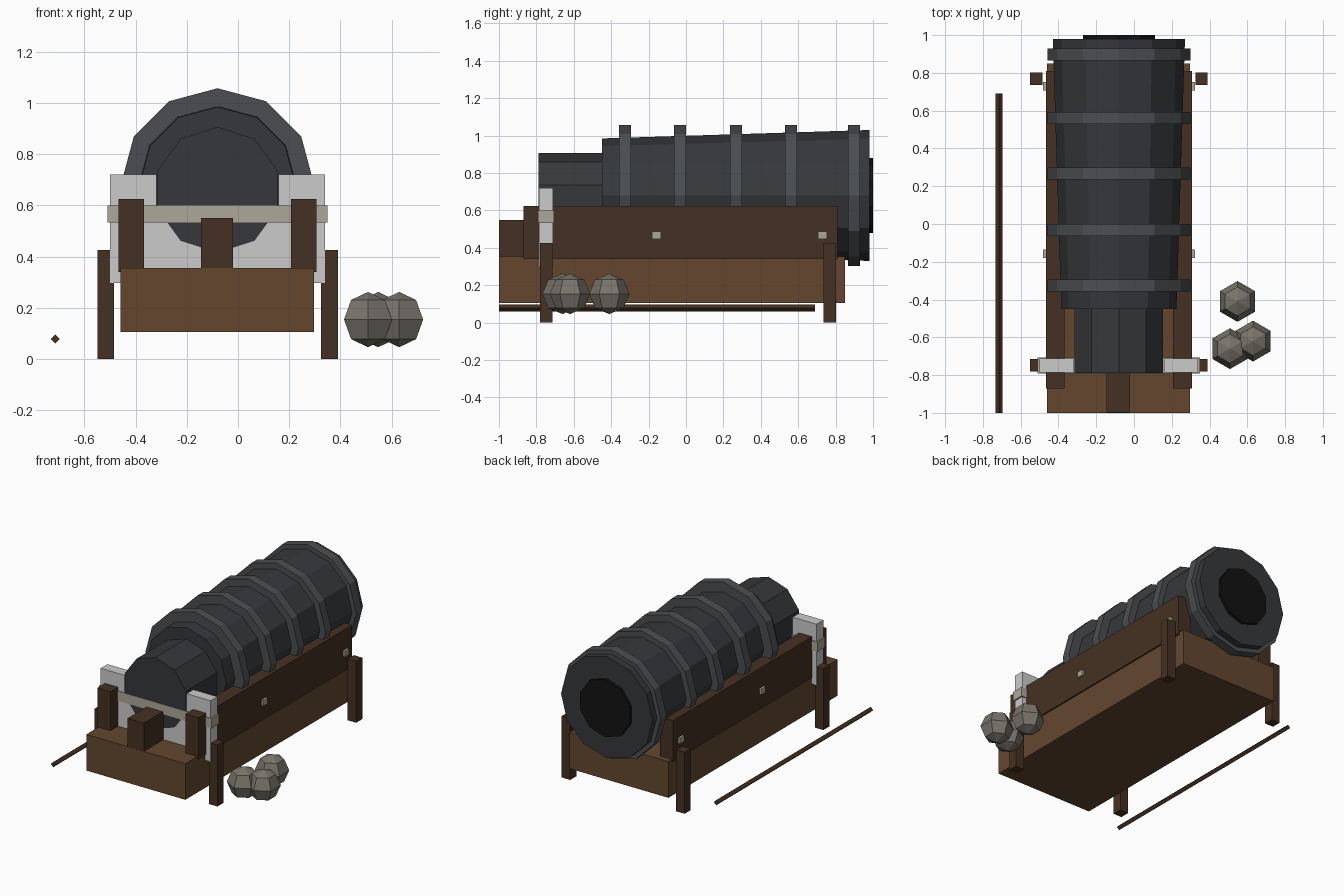
import bpy, bmesh
from math import sin, cos, pi

if "Cube" in bpy.data.objects:
    bpy.data.objects.remove(bpy.data.objects["Cube"])

CX = -0.08   # centre line of the cannon
CZ = 0.68    # height of the barrel axis


def material(name, r, g, b):
    m = bpy.data.materials.new(name)
    m.diffuse_color = (r, g, b, 1)
    m.use_nodes = True
    m.node_tree.nodes["Principled BSDF"].inputs["Base Color"].default_value = m.diffuse_color
    return m


IRON = material("dark_iron", 0.036, 0.039, 0.043)
HOOP = material("hoop_iron", 0.07, 0.075, 0.082)
BLACK = material("bore_black", 0.006, 0.006, 0.006)
WOOD = material("wood", 0.125, 0.062, 0.028)
DARK = material("dark_wood", 0.06, 0.03, 0.016)
PALE = material("pale_metal", 0.42, 0.39, 0.32)
STONE = material("stone", 0.19, 0.175, 0.145)


def finish(name, bm, mat):
    bmesh.ops.remove_doubles(bm, verts=bm.verts, dist=1e-5)
    bmesh.ops.recalc_face_normals(bm, faces=bm.faces)
    me = bpy.data.meshes.new(name)
    bm.to_mesh(me)
    bm.free()
    if mat:
        me.materials.append(mat)
    ob = bpy.data.objects.new(name, me)
    bpy.context.collection.objects.link(ob)
    return ob


def box(name, x, y, z, mat=None):
    """Box from (min, max) ranges."""
    bm = bmesh.new()
    bmesh.ops.create_cube(bm, size=1)
    for v in bm.verts:
        v.co = [(a + b) / 2 + c * (b - a) for (a, b), c in zip((x, y, z), v.co)]
    return finish(name, bm, mat)


def pair(name, inner, outer, y, z, mat=None):
    """Left and right boxes mirrored about the cannon centre line."""
    box("left_" + name, (CX - outer, CX - inner), y, z, mat)
    box("right_" + name, (CX + inner, CX + outer), y, z, mat)


def lathe(name, profile, n, centre, mat, axis="Y"):
    """Spin (distance along axis, radius) points into n flat sides."""
    bm = bmesh.new()
    x, y, z = centre
    rings = []
    for t, r in profile:
        ring = []
        for i in range(n):
            u, v = r * sin(2 * pi * i / n), r * cos(2 * pi * i / n)
            co = (x + u, y + t, z + v) if axis == "Y" else (x + u, y + v, z + t)
            ring.append(bm.verts.new(co))
        rings.append(ring)
    for a, b in zip(rings, rings[1:]):
        for i in range(n):
            j = (i + 1) % n
            bm.faces.new((a[i], a[j], b[j], b[i]))
    if profile[0][1] > 0:
        bm.faces.new(rings[0])
        bm.faces.new(rings[-1])
    return finish(name, bm, mat)


# Barrel, powder chamber and bore
lathe("barrel", [(-0.45, 0.305), (0.98, 0.35)], 12, (CX, 0, CZ), IRON)
lathe("powder_chamber", [(-0.788, 0.246), (-0.44, 0.246)], 10, (CX, 0, 0.661), IRON)
lathe("bore", [(0.96, 0.2), (1.0, 0.2)], 10, (CX, 0, CZ), BLACK)

# Barrel hoops
for i, y in enumerate((-0.326, -0.032, 0.267, 0.562, 0.898)):
    lathe(f"hoop_{i + 1}", [(y - 0.032, 0.378), (y + 0.032, 0.378)], 12, (CX, 0, CZ), HOOP)

# Timber bed, side rails and breech wedge
box("bed", (-0.46, 0.297), (-1.0, 0.85), (0.105, 0.355), WOOD)
pair("rail", 0.287, 0.387, (-0.87, 0.81), (0.34, 0.625), DARK)
box("breech_wedge", (-0.145, -0.02), (-0.999, -0.77), (0.15, 0.55), DARK)

# Legs
for end, y in (("front", -0.748), ("rear", 0.768)):
    pair(end + "_leg", 0.405, 0.47, (y - 0.033, y + 0.033), (0, 0.425), DARK)

# Breech cradle and its strap
pair("cradle_post", 0.238, 0.42, (-0.786, -0.712), (0.297, 0.72))
box("cradle_plate", (CX - 0.238, CX + 0.238), (-0.786, -0.712), (0.297, 0.59))
box("cradle_strap", (CX - 0.43, CX + 0.43), (-0.792, -0.706), (0.533, 0.6), PALE)

# Cross bolts through the rails
for i, y in enumerate((-0.158, 0.73)):
    box(f"cross_bolt_{i + 1}", (CX - 0.402, CX + 0.402), (y - 0.023, y + 0.023),
        (0.447, 0.487), PALE)

# Ramrod lying beside the bed
lathe("ramrod", [(-1.0, 0.018), (0.69, 0.018)], 4, (-0.714, 0, 0.078), DARK)

# Stone shot
s = 0.108
for i, (x, y) in enumerate(((0.548, -0.41), (0.508, -0.66), (0.63, -0.62))):
    lathe(f"shot_{i + 1}", [(-s * cos(k * pi / 4), s * sin(k * pi / 4) if k % 4 else 0)
                            for k in range(5)], 6, (x, y, 0.154), STONE, "Z")
